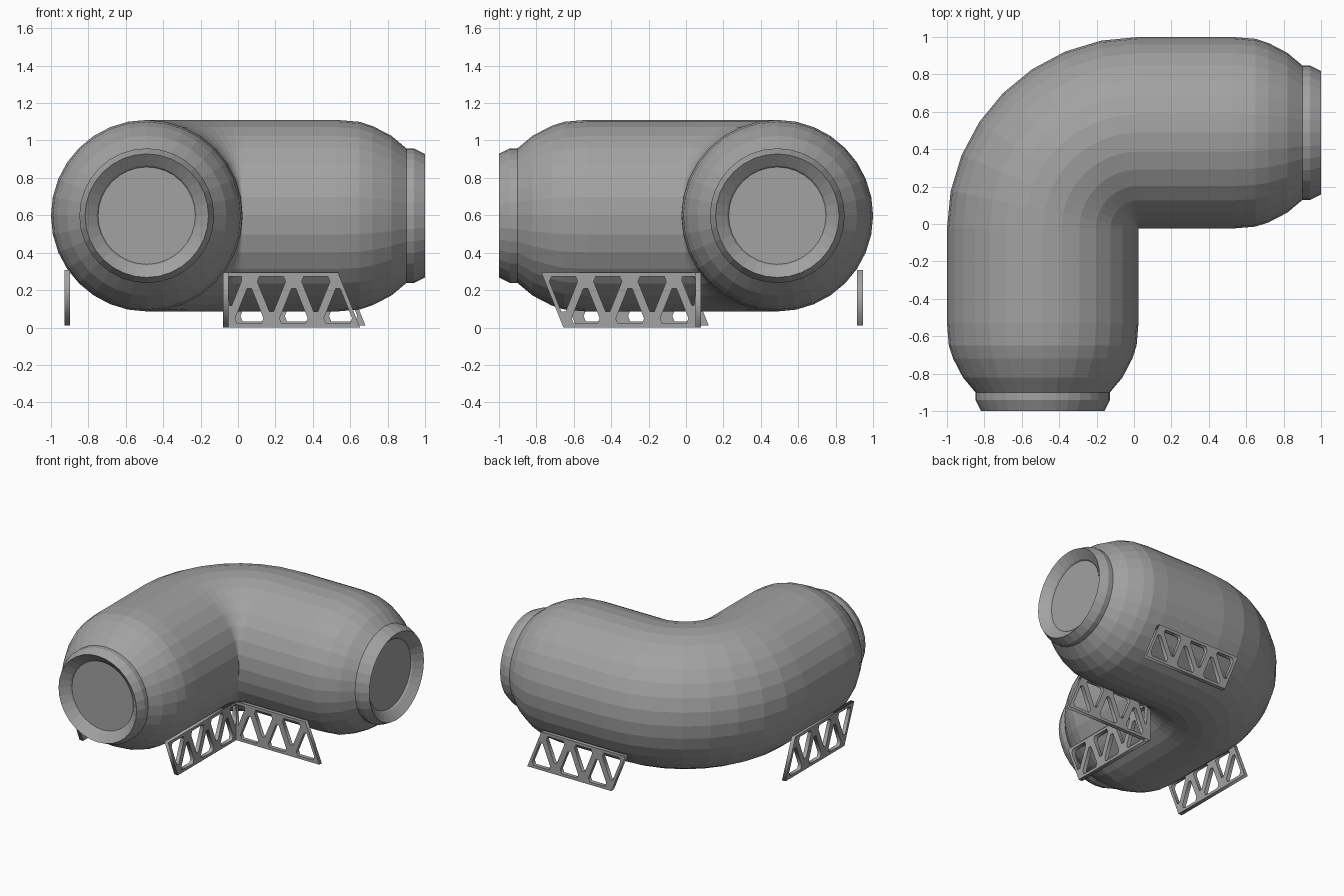
import bpy, bmesh
from math import sin, cos, pi
from mathutils import Vector

if "Cube" in bpy.data.objects:
    bpy.data.objects.remove(bpy.data.objects["Cube"])

SIDES, BEND = 32, 8
AXIS_Z, R = 0.598, 0.512
PIVOT = Vector((2 * R - 1, 1 - 2 * R, AXIS_Z))

grey = bpy.data.materials.new("dark_grey")
grey.diffuse_color = (0.36, 0.36, 0.36, 1)
grey.use_nodes = True
grey.node_tree.nodes["Principled BSDF"].inputs["Base Color"].default_value = grey.diffuse_color

# End profile: (distance from the open end, radius), from recessed disc to full pipe
END = [(0.062, 0.26), (0.05, 0.268), (0.0, 0.33), (0.06, 0.36), (0.1, 0.36),
       (0.18, 0.427), (0.28, 0.479), (0.35, 0.502), (0.47, R)]


def elbow_pipe():
    X, Y, Z = Vector((1, 0, 0)), Vector((0, 1, 0)), Vector((0, 0, 1))
    # Stations: centre, sideways direction, radius
    stations = [(Vector((PIVOT.x - R, -1 + d, AXIS_Z)), -X, r) for d, r in END]
    for i in range(BEND + 1):
        a = pi / 2 * i / BEND
        n = Vector((-cos(a), sin(a), 0))
        stations.append((PIVOT + n * R, n, R))
    stations += [(Vector((1 - d, PIVOT.y + R, AXIS_Z)), Y, r) for d, r in reversed(END)]

    bm = bmesh.new()
    rings = []
    for c, n, r in stations:
        rings.append([bm.verts.new(c + (n * cos(2 * pi * k / SIDES) + Z * sin(2 * pi * k / SIDES)) * r)
                      for k in range(SIDES)])
    for a, b in zip(rings, rings[1:]):
        for k in range(SIDES):
            j = (k + 1) % SIDES
            bm.faces.new((a[k], a[j], b[j], b[k]))
    bm.faces.new(rings[0])
    bm.faces.new(rings[-1])
    # The inner bend pinches to a point, so merge it
    bmesh.ops.remove_doubles(bm, verts=bm.verts, dist=1e-4)
    bmesh.ops.recalc_face_normals(bm, faces=bm.faces)
    me = bpy.data.meshes.new("elbow_pipe")
    bm.to_mesh(me)
    bm.free()
    me.materials.append(grey)
    bpy.context.collection.objects.link(bpy.data.objects.new("elbow_pipe", me))


# Lattice support: slanted panel with alternating triangular openings
PITCH, HEIGHT, CELLS, BAR = 0.237, 0.295, 3, 0.0215


def opening(tri, cut=0.13):
    """Triangle inset by the bar width, with chamfered corners."""
    a, b, c = [Vector(p) for p in tri]
    la, lb, lc = (b - c).length, (c - a).length, (a - b).length
    total = la + lb + lc
    centre = (a * la + b * lb + c * lc) / total
    inradius = abs((b - a).cross(c - a)) / total
    pts = [centre.lerp(p, 1 - BAR / inradius) for p in (a, b, c)]
    out = []
    for i, p in enumerate(pts):
        out += [p.lerp(pts[i - 1], cut), p.lerp(pts[(i + 1) % 3], cut)]
    return out


def lattice_support(name, location, turn, square_start=False, square_end=False):
    cu = bpy.data.curves.new(name, 'CURVE')
    cu.dimensions = '2D'
    cu.fill_mode = 'BOTH'
    cu.extrude = 0.015
    p, h, length, ext = PITCH, HEIGHT, PITCH * CELLS, 0.022
    # Square ends are the upright ones meeting at the inner corner
    x0, t0 = (-ext, -ext) if square_start else (0, -p / 2)
    x1, t1 = (length + ext,) * 2 if square_end else (length, length - p / 2)
    loops = [[(x0, 0), (x1, 0), (t1, h), (t0, h)]]
    for k in range(CELLS):
        x = k * p
        loops.append(opening([(x, 0), (x + p, 0), (x + p / 2, h)]))
        left = t0 if k == 0 else x - p / 2
        loops.append(opening([(left, h), (x + p / 2, h), (x, 0)]))
    if square_end:
        loops.append(opening([(length - p / 2, h), (t1, h), (length, 0)]))
    for pts in loops:
        s = cu.splines.new('POLY')
        s.points.add(len(pts) - 1)
        for sp, q in zip(s.points, pts):
            sp.co = (q[0], q[1], 0, 1)
        s.use_cyclic_u = True
    cu.materials.append(grey)
    ob = bpy.data.objects.new(name, cu)
    bpy.context.collection.objects.link(ob)
    ob.location = location
    ob.rotation_euler = (pi / 2, 0, turn)
    bpy.ops.object.select_all(action='DESELECT')
    ob.select_set(True)
    bpy.context.view_layer.objects.active = ob
    bpy.ops.object.convert(target='MESH')


elbow_pipe()
lattice_support("inner_support_side", (-0.058, 0.065, 0), 0, square_start=True)
lattice_support("outer_support_back", (-0.03, 0.93, 0.012), 0)
lattice_support("inner_support_front", (-0.065, -0.655, 0), pi / 2, square_end=True)
lattice_support("outer_support_left", (-0.912, -0.59, 0.012), pi / 2)
